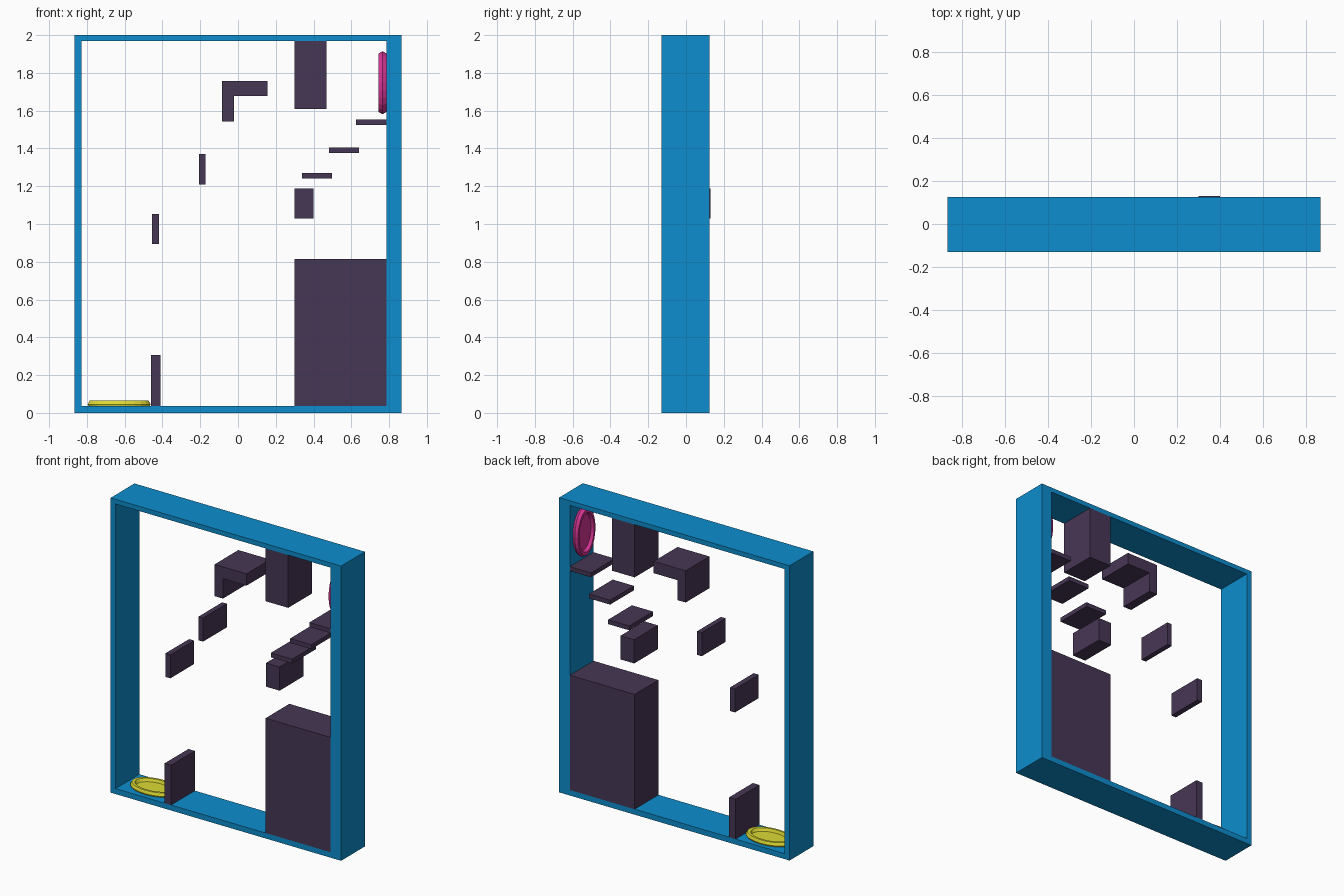
import bpy
import bmesh
from math import pi, cos, sin
from mathutils import Matrix

if "Cube" in bpy.data.objects:
    bpy.data.objects.remove(bpy.data.objects["Cube"])

FRONT, BACK = -0.13, 0.125


def material(name, color):
    m = bpy.data.materials.new(name)
    m.diffuse_color = (*color, 1)
    m.use_nodes = True
    m.node_tree.nodes["Principled BSDF"].inputs["Base Color"].default_value = m.diffuse_color
    return m


blue = material("blue", (0.004, 0.27, 0.62))
plum = material("plum", (0.062, 0.038, 0.09))
pink = material("pink", (0.66, 0.035, 0.30))
yellow = material("yellow", (0.72, 0.70, 0.035))


def finish(name, bm, mat):
    bmesh.ops.recalc_face_normals(bm, faces=bm.faces)
    me = bpy.data.meshes.new(name)
    bm.to_mesh(me)
    bm.free()
    me.materials.append(mat)
    ob = bpy.data.objects.new(name, me)
    bpy.context.collection.objects.link(ob)
    return ob


def extrude_profile(name, points, mat, y0=FRONT, y1=BACK):
    """Extrude an x-z outline from front to back."""
    bm = bmesh.new()
    face = bm.faces.new([bm.verts.new((x, y0, z)) for x, z in points])
    ext = bmesh.ops.extrude_face_region(bm, geom=[face])
    verts = [g for g in ext["geom"] if isinstance(g, bmesh.types.BMVert)]
    bmesh.ops.translate(bm, verts=verts, vec=(0, y1 - y0, 0))
    return finish(name, bm, mat)


def block(name, x0, x1, z0, z1, **kw):
    return extrude_profile(name, [(x0, z0), (x1, z0), (x1, z1), (x0, z1)], plum, **kw)


# Rectangular frame, thicker on the right: bridged outer and inner loops
bm = bmesh.new()
loops = []
for x0, x1, z0, z1 in ((-0.865, 0.865, 0, 2), (-0.828, 0.785, 0.037, 1.968)):
    for y in (FRONT, BACK):
        loops.append([bm.verts.new((x, y, z)) for x, z in
                      ((x0, z0), (x1, z0), (x1, z1), (x0, z1))])
of, ob_, inf, inb = loops
for a, b in ((of, ob_), (ob_, inb), (inb, inf), (inf, of)):
    for i in range(4):
        j = (i + 1) % 4
        bm.faces.new((a[i], a[j], b[j], b[i]))
finish("frame", bm, blue)

# Solid obstacles inside the frame
block("large_floor_block", 0.298, 0.785, 0.037, 0.816)
block("ceiling_block", 0.298, 0.468, 1.61, 1.968)
block("floating_block", 0.298, 0.40, 1.028, 1.189, y0=-0.125, y1=0.13)
block("floor_wall", -0.46, -0.411, 0.037, 0.307)
block("lower_wall", -0.455, -0.417, 0.895, 1.054)
block("upper_wall", -0.206, -0.171, 1.21, 1.37)
extrude_profile("corner_ledge", [(-0.085, 1.542), (-0.022, 1.542), (-0.022, 1.677),
                                 (0.155, 1.677), (0.155, 1.757), (-0.085, 1.757)], plum)

# Staircase of thin plates
for i, (x, z) in enumerate(((0.338, 1.24), (0.482, 1.376), (0.626, 1.523))):
    block(f"step_{i + 1}", x, x + 0.159, z, z + 0.03)


def portal(name, mat, matrix, n=24, m=6):
    """Oval ring with a faceted rim, closed by a flat disc."""
    bm = bmesh.new()
    rings = []
    for k in range(m):
        t = 2 * pi * k / m
        r, z = 0.144 + 0.023 * cos(t), 0.023 * sin(t)
        rings.append([bm.verts.new((r * cos(2 * pi * i / n), 0.6 * r * sin(2 * pi * i / n), z))
                      for i in range(n)])
    for k in range(m):
        a, b = rings[k], rings[(k + 1) % m]
        for i in range(n):
            j = (i + 1) % n
            bm.faces.new((a[i], a[j], b[j], b[i]))
    ob = finish(name + "_rim", bm, mat)
    ob.matrix_world = matrix
    bm = bmesh.new()
    bmesh.ops.create_circle(bm, cap_ends=True, segments=n, radius=0.13,
                            matrix=Matrix.Diagonal((1, 0.6, 1, 1)))
    disc = finish(name + "_disc", bm, mat)
    disc.matrix_world = matrix


# Oval portals on the floor and on the right wall
portal("floor_portal", yellow, Matrix.Translation((-0.629, 0, 0.045)))
portal("wall_portal", pink,
       Matrix.Translation((0.765, 0, 1.748)) @ Matrix.Rotation(pi / 2, 4, "Y"))
